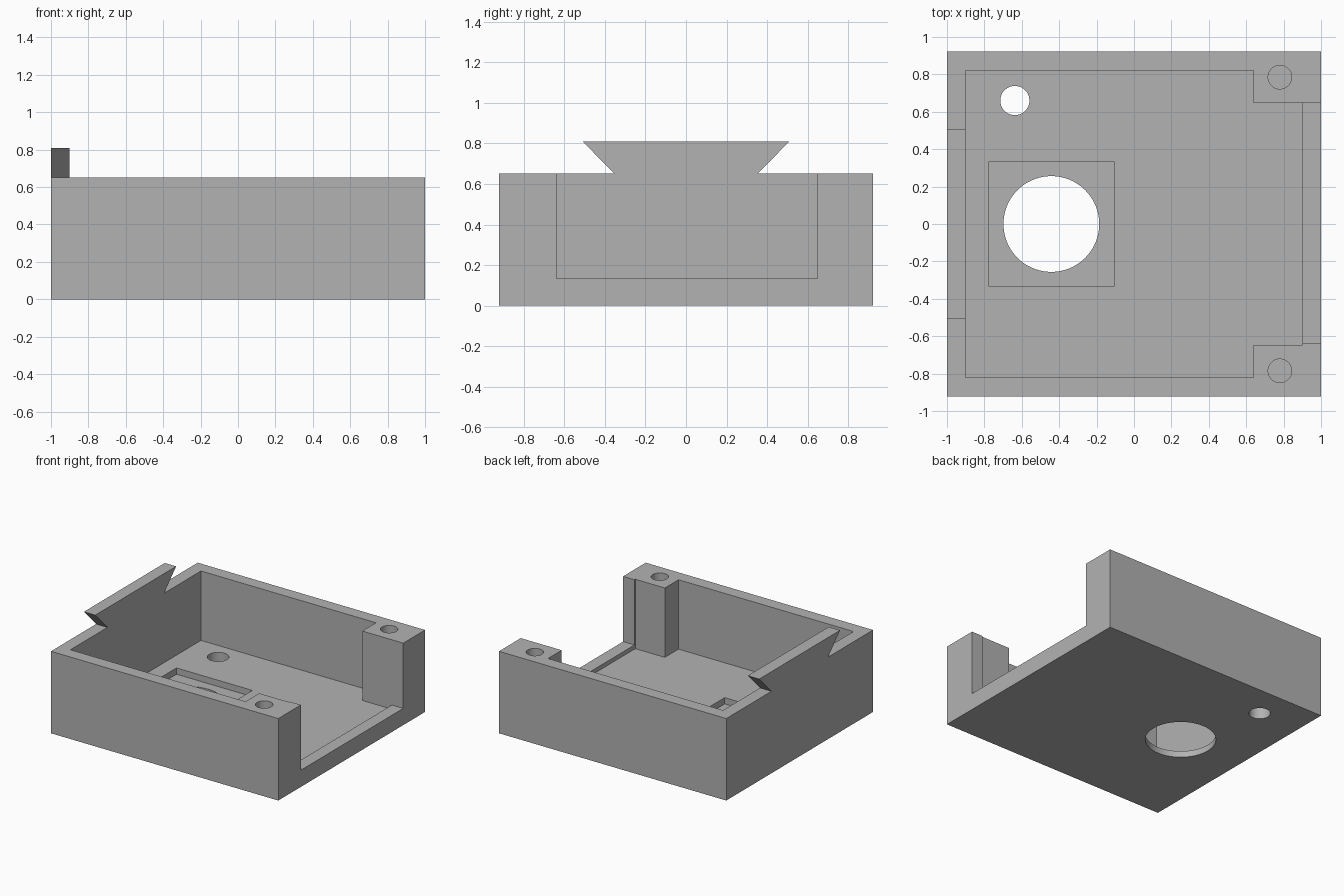
import bpy, bmesh, math
from mathutils import Vector

cube = bpy.data.objects.get("Cube")
if cube:
    bpy.data.objects.remove(cube, do_unlink=True)

grey = bpy.data.materials.new("plain grey")
grey.use_nodes = True
colour = (0.448, 0.448, 0.448, 1)
grey.diffuse_color = colour
grey.node_tree.nodes["Principled BSDF"].inputs["Base Color"].default_value = colour

# Main dimensions
HALF_Y, TOP, RAIL_TOP = 0.922, 0.652, 0.808
WALL_X, FLOOR, LIP = 0.9, 0.1, 0.133


def prism(name, points, direction):
    """Extrude a closed outline of 3D points along a vector."""
    mesh = bpy.data.meshes.new(name)
    bm = bmesh.new()
    face = bm.faces.new([bm.verts.new(p) for p in points])
    out = bmesh.ops.extrude_face_region(bm, geom=[face])
    moved = [v for v in out["geom"] if isinstance(v, bmesh.types.BMVert)]
    bmesh.ops.translate(bm, verts=moved, vec=Vector(direction))
    bmesh.ops.recalc_face_normals(bm, faces=bm.faces)
    bm.to_mesh(mesh)
    bm.free()
    obj = bpy.data.objects.new(name, mesh)
    mesh.materials.append(grey)
    bpy.context.collection.objects.link(obj)
    return obj


def block(name, x0, x1, y0, y1, z0, z1):
    outline = [(x0, y0, z0), (x1, y0, z0), (x1, y1, z0), (x0, y1, z0)]
    return prism(name, outline, (0, 0, z1 - z0))


def rod(name, x, y, radius, z0, z1, sides=64):
    angles = [2 * math.pi * i / sides for i in range(sides)]
    ring = [(x + radius * math.cos(a), y + radius * math.sin(a), z0) for a in angles]
    return prism(name, ring, (0, 0, z1 - z0))


def cut(target, cutter):
    cutter.hide_render = True
    mod = target.modifiers.new("cut", "BOOLEAN")
    mod.operation = "DIFFERENCE"
    mod.solver = "EXACT"
    mod.object = cutter
    bpy.context.view_layer.objects.active = target
    bpy.ops.object.modifier_apply(modifier=mod.name)
    bpy.data.objects.remove(cutter, do_unlink=True)


# Housing with the dovetail rail in its end profile
half = [(HALF_Y, 0), (HALF_Y, TOP), (0.355, TOP), (0.508, RAIL_TOP)]
profile = half + [(-y, z) for y, z in reversed(half)]
housing = prism("housing", [(-1, y, z) for y, z in profile], (2, 0, 0))

# Trim the rail back to the thickness of the end wall
cut(housing, block("rail_trim", -WALL_X, 1.1, -0.8, 0.8, TOP, 1))

# Cavity that leaves a square post in each open-end corner
side = [(-WALL_X, 0.82), (0.64, 0.82), (0.64, 0.648), (WALL_X, 0.648)]
cavity = side + [(x, -y) for x, y in reversed(side)]
cut(housing, prism("cavity", [(x, y, FLOOR) for x, y in cavity], (0, 0, 1)))

# Opening in the end wall, above a low lip
cut(housing, block("end_opening", 0.88, 1.1, -0.638, 0.648, LIP, 1))

# Square recess with a round window, and a small cable hole
cut(housing, block("recess", -0.775, -0.107, -0.334, 0.334, 0.05, 0.3))
cut(housing, rod("window", -0.442, 0, 0.256, -0.1, 0.3, 96))
cut(housing, rod("cable_hole", -0.637, 0.66, 0.078, -0.1, 0.3))

# Blind screw holes in the posts
for y in (-0.785, 0.785):
    cut(housing, rod("screw_hole", 0.78, y, 0.063, 0.25, 1))

# Smooth hole walls with crisp edges
bpy.ops.object.select_all(action="DESELECT")
housing.select_set(True)
bpy.context.view_layer.objects.active = housing
bpy.ops.object.shade_smooth_by_angle(angle=math.radians(30))
